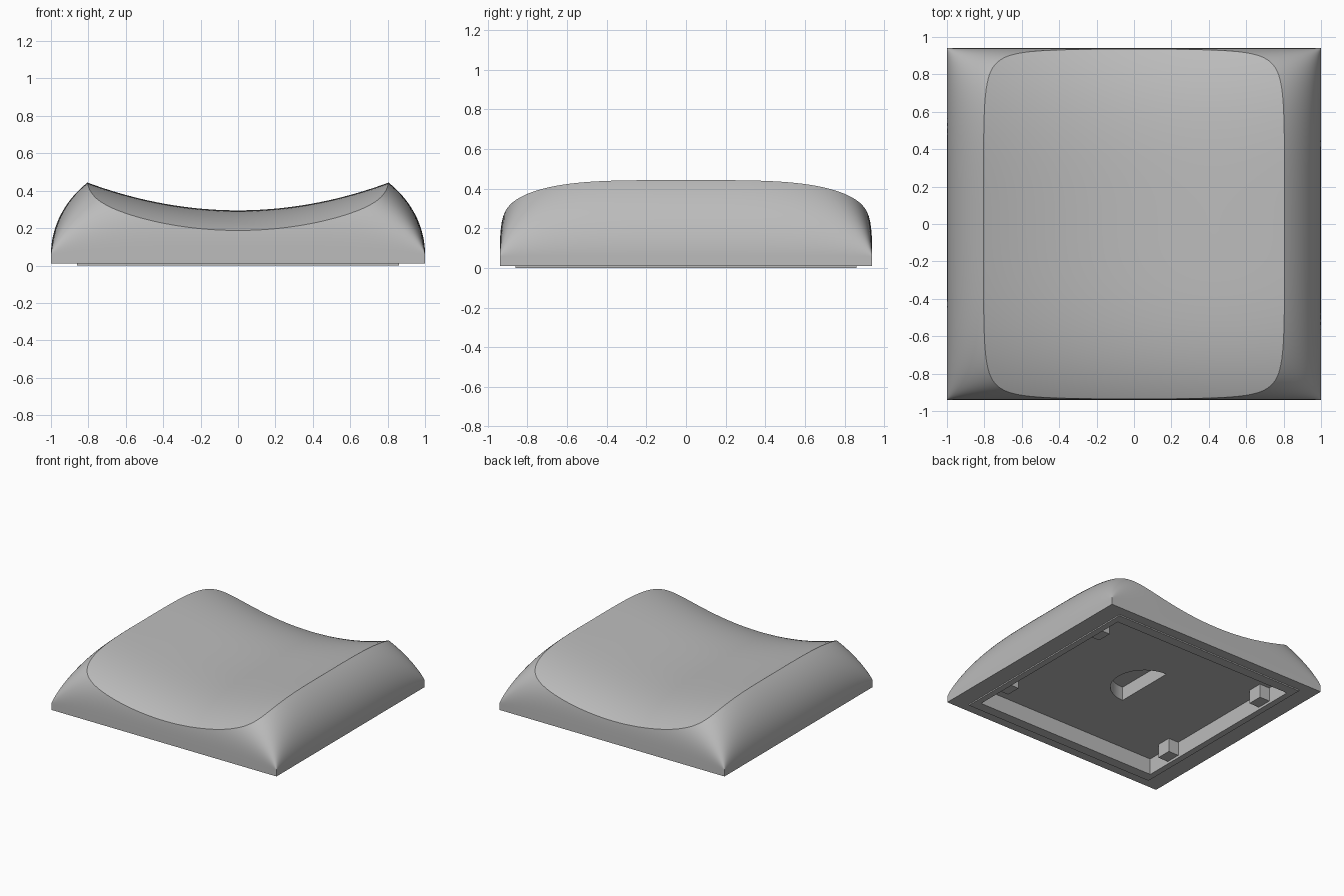
import bpy, bmesh, math

cube = bpy.data.objects.get("Cube")
if cube:
    bpy.data.objects.remove(cube)

HALF_X, HALF_Y, BASE, SHOULDER = 1.0, 0.94, 0.01, 0.06

grey = bpy.data.materials.new("plain_grey")
grey.use_nodes = True
grey.diffuse_color = (0.5, 0.5, 0.5, 1)
grey.node_tree.nodes["Principled BSDF"].inputs["Base Color"].default_value = (0.5, 0.5, 0.5, 1)


def finish(name, bm):
    bmesh.ops.recalc_face_normals(bm, faces=bm.faces)
    mesh = bpy.data.meshes.new(name)
    bm.to_mesh(mesh)
    bm.free()
    mesh.materials.append(grey)
    obj = bpy.data.objects.new(name, mesh)
    bpy.context.collection.objects.link(obj)
    return obj


def box(name, x, y, z):
    """Box from three (low, high) ranges."""
    bm = bmesh.new()
    bmesh.ops.create_cube(bm, size=1)
    for v in bm.verts:
        v.co = [r[0] if c < 0 else r[1] for c, r in zip(v.co, (x, y, z))]
    return finish(name, bm)


def prism(name, outline, low, high):
    bm = bmesh.new()
    face = bm.faces.new([bm.verts.new((x, y, low)) for x, y in outline])
    new = bmesh.ops.extrude_face_region(bm, geom=[face])["geom"]
    for v in new:
        if isinstance(v, bmesh.types.BMVert):
            v.co.z = high
    return finish(name, bm)


def field_solid(name, xs, ys, surface, flat):
    """Closed solid between a height surface and a flat level."""
    bm = bmesh.new()
    grid = [[bm.verts.new((x, y, surface(x, y))) for y in ys] for x in xs]
    for a, b in zip(grid, grid[1:]):
        for j in range(len(ys) - 1):
            bm.faces.new((a[j], b[j], b[j + 1], a[j + 1]))
    rim = grid[0][:-1] + [r[-1] for r in grid[:-1]] + grid[-1][:0:-1] + [r[0] for r in grid[:0:-1]]
    low = [bm.verts.new((v.co.x, v.co.y, flat)) for v in rim]
    for i in range(len(rim)):
        k = (i + 1) % len(rim)
        bm.faces.new((rim[i], rim[k], low[k], low[i]))
    bm.faces.new(low)
    return finish(name, bm)


def spaced(half, n, power):
    """Samples from -half to half, crowded toward both ends."""
    ts = [i / n for i in range(-n, n + 1)]
    return [math.copysign(half * (1 - (1 - abs(t)) ** power), t) for t in ts]


def combine(target, other, operation):
    mod = target.modifiers.new(operation.lower(), 'BOOLEAN')
    mod.operation, mod.object, mod.solver = operation, other, 'EXACT'
    bpy.context.view_layer.objects.active = target
    bpy.ops.object.modifier_apply(modifier=mod.name)
    bpy.data.objects.remove(other)


# Rounded outer shell
def shell_height(x, y):
    u = max(0, (abs(x) - 0.4) / 0.6)
    across = max(0, 1 - u * u) ** 0.5
    along = max(0, 1 - (abs(y) / HALF_Y) ** 4) ** 0.35
    return SHOULDER + 0.52 * across * along


cap = field_solid("cap", spaced(HALF_X, 36, 2.5), spaced(HALF_Y, 36, 2.5), shell_height, BASE)


# Concave top that falls away toward front and back
def dish_height(x, y):
    return 0.295 + 0.229 * x * x - 0.14 * abs(y) ** 4


steps = [1.1 * i / 30 for i in range(-30, 31)]
combine(cap, field_solid("dish_cutter", steps, steps, dish_height, 1.0), 'DIFFERENCE')

# Low foot rim and the recess inside it
combine(cap, box("foot", (-0.86, 0.86), (-0.86, 0.86), (0, 0.03)), 'UNION')
combine(cap, box("recess", (-0.81, 0.81), (-0.78, 0.78), (-0.1, 0.13)), 'DIFFERENCE')

# Half-moon pocket in the recess floor
moon = [(-0.1 + 0.25 * math.sin(math.pi * i / 24), 0.25 * math.cos(math.pi * i / 24))
        for i in range(25)]
combine(cap, prism("pocket", moon, 0.05, 0.24), 'DIFFERENCE')

bpy.ops.object.select_all(action='DESELECT')
cap.select_set(True)
bpy.context.view_layer.objects.active = cap
bpy.ops.object.shade_smooth_by_angle(angle=math.radians(25))

# Snap clips on the recess side walls
for side, side_name in ((1, "left"), (-1, "right")):
    for end, end_name in ((1, "back"), (-1, "front")):
        x = sorted((side * 0.72, side * 0.82))
        y = sorted((end * 0.46, end * 0.58))
        box(f"clip_{end_name}_{side_name}", x, y, (0.02, 0.14))
